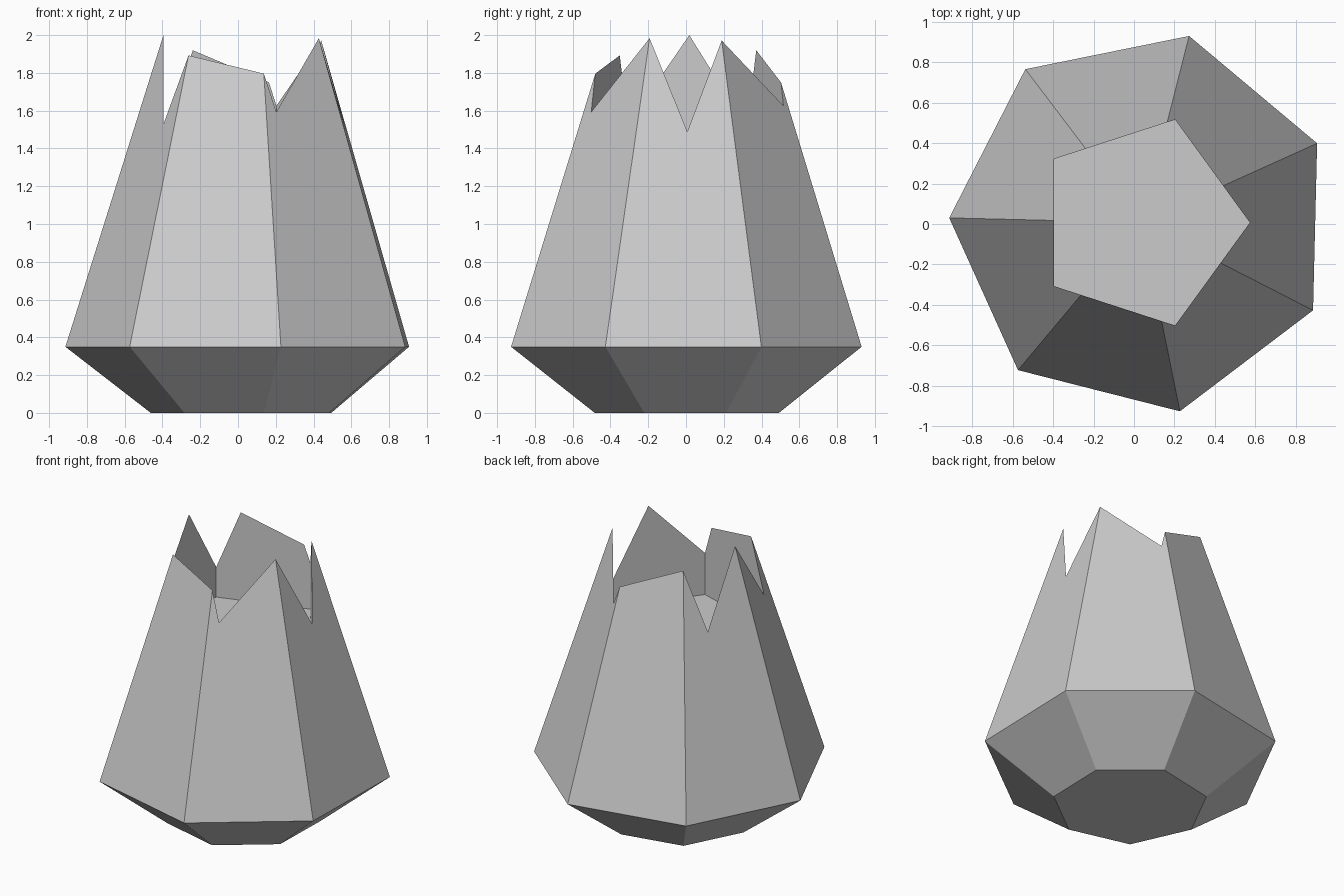
import bpy, bmesh
from math import sin, cos, radians, tau

cube = bpy.data.objects.get("Cube")
if cube:
    bpy.data.objects.remove(cube)

CENTRE = (0.038, 0.007)

# Single stone grey
grey = bpy.data.materials.new("stone_grey")
grey.use_nodes = True
grey.diffuse_color = (0.6, 0.6, 0.6, 1)
grey.node_tree.nodes["Principled BSDF"].inputs["Base Color"].default_value = (0.6, 0.6, 0.6, 1)


def loft(name, sides, start, rings):
    """Closed, flat-shaded solid through polygon rings given as (radius, z)."""
    bm = bmesh.new()
    loops = []
    for r, z in rings:
        angles = [radians(start) + tau * i / sides for i in range(sides)]
        loops.append([bm.verts.new((CENTRE[0] + r * cos(a), CENTRE[1] + r * sin(a), z))
                      for a in angles])
    for low, high in zip(loops, loops[1:]):
        for i in range(sides):
            j = (i + 1) % sides
            bm.faces.new((low[i], low[j], high[j], high[i]))
    bm.faces.new(loops[0][::-1])
    bm.faces.new(loops[-1])
    bmesh.ops.recalc_face_normals(bm, faces=bm.faces)
    mesh = bpy.data.meshes.new(name)
    bm.to_mesh(mesh)
    bm.free()
    mesh.materials.append(grey)
    obj = bpy.data.objects.new(name, mesh)
    bpy.context.collection.objects.link(obj)
    return obj


# Seven-sided tapered body on a flared foot
body = loft("vessel_body", 7, 178.6, [(0.5, 0), (0.952, 0.35), (0.37, 2.2)])

# Five-sided well cut down from the top, leaving a jagged rim
cutter = loft("well_cutter", 5, 0, [(0.535, 1.3), (0.535, 2.5)])
cutter.hide_render = True

cut = body.modifiers.new("well", 'BOOLEAN')
cut.operation = 'DIFFERENCE'
cut.solver = 'EXACT'
cut.object = cutter
bpy.context.view_layer.objects.active = body
bpy.ops.object.modifier_apply(modifier=cut.name)
bpy.data.objects.remove(cutter)
